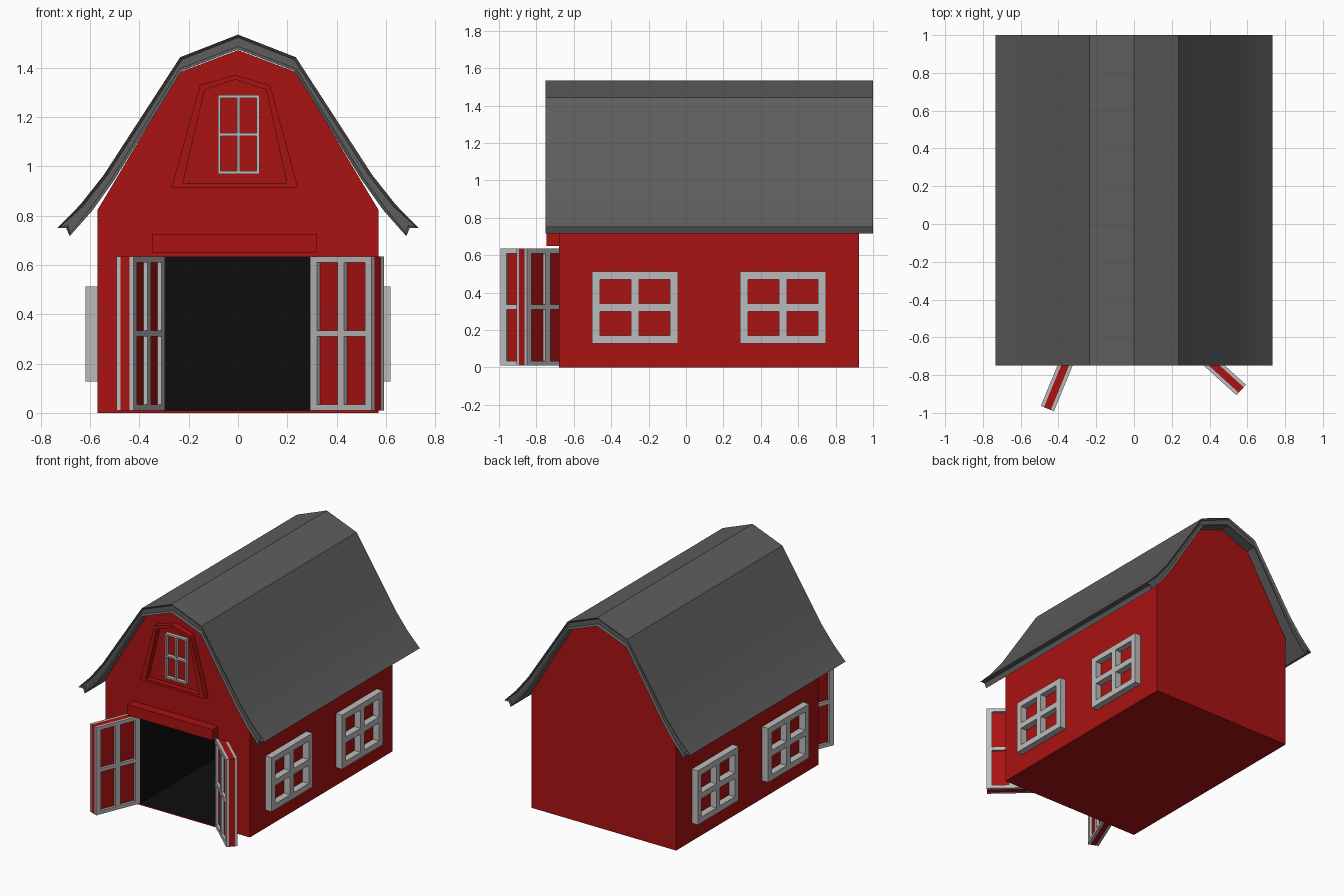
import bpy, bmesh, math
from mathutils import Vector

if "Cube" in bpy.data.objects:
    bpy.data.objects.remove(bpy.data.objects["Cube"])

Z = Vector((0, 0, 1))


def material(name, rgb):
    m = bpy.data.materials.new(name)
    m.diffuse_color = (*rgb, 1)
    m.use_nodes = True
    m.node_tree.nodes["Principled BSDF"].inputs["Base Color"].default_value = m.diffuse_color
    return m


RED = material("barn_red", (0.4, 0.006, 0.006))
BLACK = material("dark_interior", (0.004, 0.004, 0.004))
ROOF = material("roof_grey", (0.11, 0.11, 0.11))
TRIM = material("trim_grey", (0.5, 0.5, 0.5))


def finish(name, bm, *mats):
    bmesh.ops.recalc_face_normals(bm, faces=bm.faces[:])
    me = bpy.data.meshes.new(name)
    bm.to_mesh(me)
    bm.free()
    for m in mats:
        me.materials.append(m)
    ob = bpy.data.objects.new(name, me)
    bpy.context.collection.objects.link(ob)
    return ob


def extrude(bm, vec):
    res = bmesh.ops.extrude_face_region(bm, geom=bm.faces[:])
    bmesh.ops.translate(bm, vec=vec, verts=[g for g in res["geom"] if isinstance(g, bmesh.types.BMVert)])


def prism(name, profile, y0, y1, *mats, groove=0):
    """Extrude an x-z profile along y; groove recesses both end faces."""
    bm = bmesh.new()
    bm.faces.new([bm.verts.new((x, y0, z)) for x, z in profile])
    extrude(bm, (0, y1 - y0, 0))
    bmesh.ops.recalc_face_normals(bm, faces=bm.faces[:])
    if groove:
        ends = [f for f in bm.faces if abs(f.normal.y) > 0.9]
        bmesh.ops.inset_individual(bm, faces=ends, thickness=groove, depth=-groove)
    return finish(name, bm, *mats)


def rect(x0, x1, z0, z1):
    return [(x0, z0), (x1, z0), (x1, z1), (x0, z1)]


def lattice(name, us, vs, d0, d1, origin, U, D, mat, solid=False):
    """Grid of bars between coordinates us and vs; odd cells are open panes."""
    O, U, D = Vector(origin), Vector(U).normalized(), Vector(D).normalized()
    bm = bmesh.new()
    g = [[bm.verts.new(O + U * u + Z * v + D * d0) for v in vs] for u in us]
    for i in range(len(us) - 1):
        for j in range(len(vs) - 1):
            if solid or not (i % 2 and j % 2):
                bm.faces.new((g[i][j], g[i + 1][j], g[i + 1][j + 1], g[i][j + 1]))
    extrude(bm, D * (d1 - d0))
    return finish(name, bm, mat)


def bars(a, b, w):
    """Coordinates of edge, middle and edge bars of width w."""
    c = (a + b) / 2
    return [a, a + w, c - w / 2, c + w / 2, b - w, b]


def mirrored(half):
    """Close a right-hand path starting on the axis into a symmetric path."""
    return [(-x, z) for x, z in half[:0:-1]] + half


# Body with dark doorway pocket
body = prism("barn_body", mirrored([(0, 1.472), (0.235, 1.383), (0.57, 0.824), (0.57, 0)]),
             -0.68, 0.925, RED, BLACK)
cutter = prism("doorway_cutter", rect(-0.297, 0.293, 0.01, 0.632), -0.8, 0.85, RED, BLACK)
cutter.hide_render = True
for p in cutter.data.polygons:
    p.material_index = 1
mod = body.modifiers.new("doorway", "BOOLEAN")
mod.object, mod.operation, mod.solver = cutter, "DIFFERENCE", "EXACT"
bpy.context.view_layer.objects.active = body
bpy.ops.object.modifier_apply(modifier="doorway")
bpy.data.objects.remove(cutter)

# Gambrel roof with flared, notched eaves
outer = [(0, 1.535), (0.235, 1.443), (0.545, 0.965), (0.64, 0.845), (0.733, 0.75)]
inner = [(0, 1.475), (0.228, 1.388), (0.50, 0.948), (0.59, 0.822), (0.683, 0.717)]
notch = (0.697, 0.75)
profile = mirrored(outer) + [notch] + inner[::-1] + [(-x, z) for x, z in inner[1:]] + [(-notch[0], notch[1])]
roof = prism("roof", profile, -0.75, 1.0, ROOF, groove=0.012)
bpy.ops.object.select_all(action="DESELECT")
roof.select_set(True)
bpy.context.view_layer.objects.active = roof
bpy.ops.object.shade_smooth_by_angle(angle=math.radians(25))

# Beam above the doorway
prism("door_beam", rect(-0.348, 0.32, 0.65, 0.726), -0.745, -0.67, RED)

# Raised trim around the loft window
trim_out = [(-0.27, 0.915), (0.243, 0.915), (0.13, 1.33), (-0.012, 1.372), (-0.154, 1.33)]
trim_in = [(-0.223, 0.932), (0.198, 0.932), (0.115, 1.31), (-0.012, 1.353), (-0.136, 1.31)]
bm = bmesh.new()
rings = [[bm.verts.new((x, -0.72, z)) for x, z in ring] for ring in (trim_out, trim_in)]
for i in range(5):
    k = (i + 1) % 5
    bm.faces.new((rings[0][i], rings[0][k], rings[1][k], rings[1][i]))
extrude(bm, (0, 0.045, 0))
finish("loft_trim", bm, RED)

# Loft window
lattice("loft_window", bars(-0.082, 0.087, 0.012), bars(0.97, 1.29, 0.012),
        0, 0.03, (0, -0.675, 0), (1, 0, 0), (0, -1, 0), TRIM)

# Side windows
for side, s in (("left", -1), ("right", 1)):
    for place, y in (("front", -0.503), ("rear", 0.289)):
        lattice(f"{side}_{place}_window", bars(y, y + 0.46, 0.043), bars(0.128, 0.513, 0.042),
                0, 0.052, (s * 0.566, 0, 0), (0, 1, 0), (s, 0, 0), TRIM)

# Open doors: red panel between two barred frames
for side, x, U, D in (("left", -0.296, (-0.38, -0.925, 0), (-0.925, 0.38, 0)),
                      ("right", 0.293, (0.74, -0.673, 0), (0.673, 0.74, 0))):
    us, vs, o = bars(0, 0.337, 0.036), bars(0.01, 0.635, 0.025), (x, -0.68, 0)
    lattice(f"{side}_door_panel", [0, 0.337], [0.01, 0.635], 0.018, 0.057, o, U, D, RED, solid=True)
    lattice(f"{side}_door_inner_frame", us, vs, 0, 0.018, o, U, D, TRIM)
    lattice(f"{side}_door_outer_frame", us, vs, 0.057, 0.075, o, U, D, TRIM)
